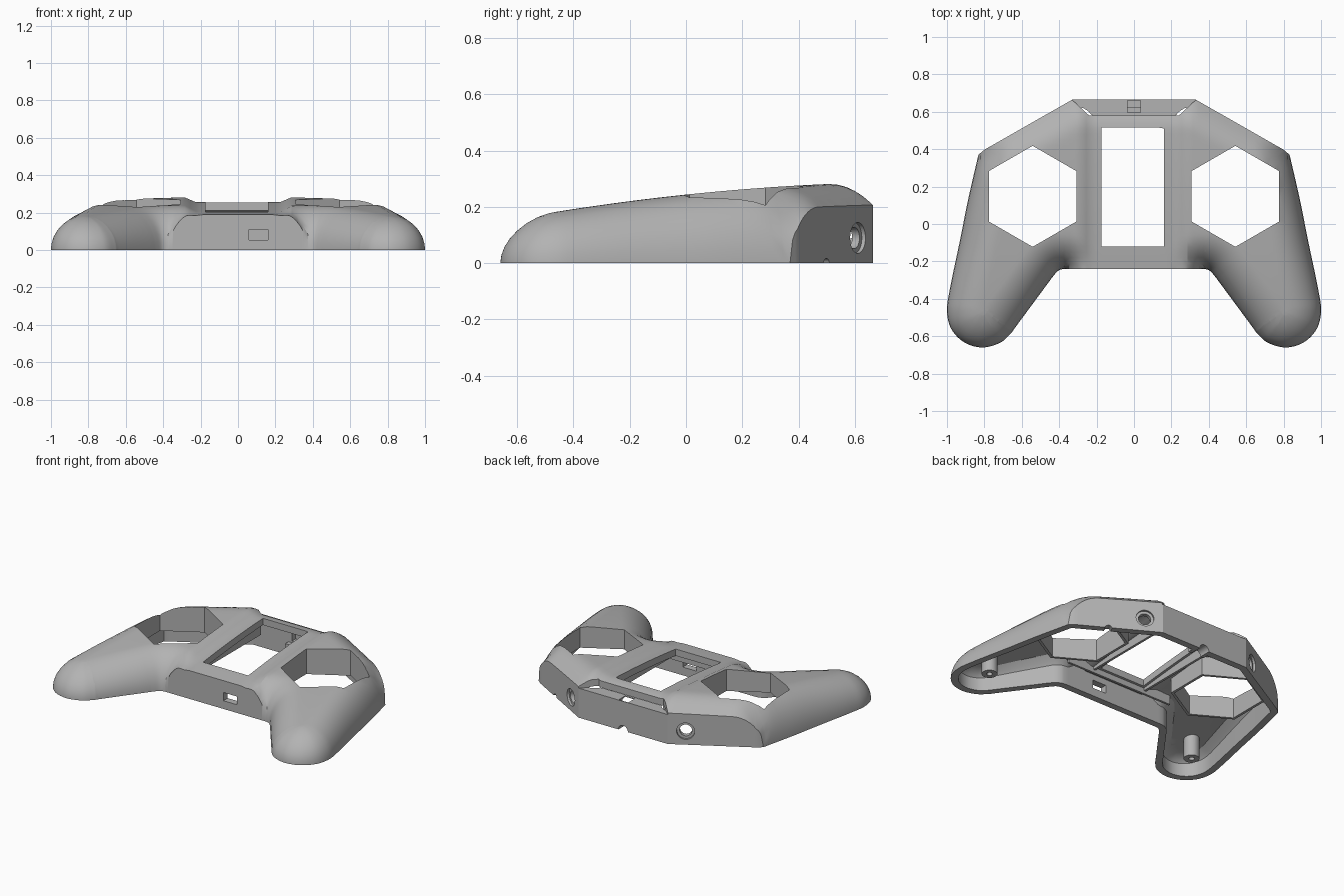
import bpy, bmesh, math
from mathutils import Vector, Matrix
from mathutils.geometry import delaunay_2d_cdt, intersect_point_line

if "Cube" in bpy.data.objects:
    bpy.data.objects.remove(bpy.data.objects["Cube"])

grey = bpy.data.materials.new("matte_grey")
grey.use_nodes = True
grey.diffuse_color = (0.45, 0.45, 0.45, 1)
grey.node_tree.nodes["Principled BSDF"].inputs["Base Color"].default_value = (0.45, 0.45, 0.45, 1)

# Half of the plan outline, from the back centre round the grip to the front centre
BACK = [(0, .665), (.33, .665), (.8, .397)]
TIP = [(.81 + .19 * math.cos(math.radians(a)), -.47 - .19 * math.sin(math.radians(a)))
       for a in (0, 30, 60, 90, 120, 143)]
GRIP = [(.832, .37), (.887, .13), (.93, -.085), (.985, -.35)] + TIP + [
    (.634, -.552), (.546, -.433), (.464, -.322), (.435, -.283), (.41, -.254), (.39, -.243), (.37, -.24)]
FRONT = [(0, -.24)]
RADIUS = .19


def inset(pts, dist):
    """Mitred inset of the half outline, which mirrors at both ends."""
    pts = [Vector(p) for p in pts]
    flip = Vector((-1, 1))
    ring = [pts[1] * flip] + pts + [pts[-2] * flip]
    out = []
    for a, b, c in zip(ring, ring[1:], ring[2:]):
        u, v = (b - a).normalized(), (c - b).normalized()
        n1, n2 = Vector((u.y, -u.x)), Vector((v.y, -v.x))
        out.append(b + (n1 + n2) * dist / (1 + n1.dot(n2)))
    return out


def smooth_line(pts, steps=6):
    """Catmull-Rom curve through the points."""
    p = [pts[0]] + pts + [pts[-1]]
    out = []
    for a, b, c, d in zip(p, p[1:], p[2:], p[3:]):
        for i in range(steps):
            t = i / steps
            out.append(b + (c - a) * t / 2 + (2 * a - 5 * b + 4 * c - d) * t * t / 2
                       + (3 * b - a - 3 * c + d) * t ** 3 / 2)
    return out + [pts[-1]]


def straight_line(pts, step=.02):
    """Evenly divided straight runs, without the last point."""
    out = []
    for a, b in zip(pts, pts[1:]):
        n = math.ceil((b - a).length / step)
        out += [a.lerp(b, i / n) for i in range(n)]
    return out


def distance(p, line):
    best = 9
    for a, b in zip(line, line[1:]):
        q, t = intersect_point_line(p, a, b)
        q = a if t < 0 else b if t > 1 else q.xy
        best = min(best, (p - q).length)
    return best


EDGE = smooth_line([Vector(p) for p in GRIP])
REAR = [Vector(p) for p in BACK]


def height(p, hollow):
    """Dome height; the hollow version is a flatter ceiling under it."""
    q = Vector((abs(p.x), p.y))
    rear = distance(q, REAR)
    top = .244 + .105 * q.y - .06 * q.y ** 2
    top -= .08 * max(0, 1 - rear / .16) ** 2
    s = min(1, max(0, (.29 - q.x) / .07))
    top -= .026 * s * s * (3 - 2 * s) * min(1, rear / .08)
    k = min(1, distance(q, EDGE) / RADIUS)
    z = top * math.sqrt(1 - (1 - k) ** 2)
    return min(z - .018, top - .045) if hollow else max(z, .003)


def add_object(name, bm):
    bmesh.ops.recalc_face_normals(bm, faces=bm.faces)
    mesh = bpy.data.meshes.new(name)
    bm.to_mesh(mesh)
    bm.free()
    obj = bpy.data.objects.new(name, mesh)
    bpy.context.collection.objects.link(obj)
    mesh.materials.append(grey)
    return obj


def body(name, dist, floor):
    """Solid over the outline, inset on all sides by dist."""
    half = inset(BACK + GRIP + FRONT, dist)
    curve = smooth_line(half[3:-1])
    right = straight_line(half[:4]) + curve[:-1] + straight_line([curve[-1], half[-1]]) + [half[-1]]
    loop = right + [Vector((-p.x, p.y)) for p in reversed(right[1:-1])]
    # rings of points along the rounded edge, then a grid inside and beyond its ends
    inner = []
    for f in (.02, .08, .18, .32, .5, .7, .9, 1.02):
        d = f * RADIUS
        for a, b, c in zip(EDGE, EDGE[1:], EDGE[2:]):
            t = (c - a).normalized()
            p = b + Vector((t.y, -t.x)) * d
            if d > dist and p.x > .02 and distance(p, EDGE) > d * .97 and distance(p, REAR) > dist + .012:
                inner.append(p)
    for i in range(34):
        for j in range(43):
            p = Vector((.015 + i * .03, -.63 + j * .03))
            near = distance(p, EDGE)
            beyond = near > dist + .01 and near > min((p - EDGE[0]).length, (p - EDGE[-1]).length) - 1e-5
            if (near > RADIUS * 1.1 or beyond) and distance(p, REAR) > dist + .012:
                inner.append(p)
    inner += [Vector((-p.x, p.y)) for p in inner]
    verts, _, faces, *_ = delaunay_2d_cdt(loop + inner, [], [list(range(len(loop)))], 1, 1e-5)
    bm = bmesh.new()
    vs = [bm.verts.new((p.x, p.y, height(p, dist > 0))) for p in verts]
    for f in faces:
        bm.faces.new([vs[i] for i in f])
    bmesh.ops.delete(bm, geom=[v for v in bm.verts if not v.link_faces], context='VERTS')
    rim = [e for e in bm.edges if e.is_boundary]
    low = bmesh.ops.extrude_edge_only(bm, edges=rim)["geom"]
    for v in low:
        if isinstance(v, bmesh.types.BMVert):
            v.co.z = floor
    bmesh.ops.contextual_create(bm, geom=[e for e in low if isinstance(e, bmesh.types.BMEdge)])
    return add_object(name, bm)


def prism(name, pts, z0, z1):
    bm = bmesh.new()
    face = bm.faces.new([bm.verts.new((x, y, z0)) for x, y in pts])
    new = bmesh.ops.extrude_face_region(bm, geom=[face], use_keep_orig=True)["geom"]
    for v in new:
        if isinstance(v, bmesh.types.BMVert):
            v.co.z = z1
    return add_object(name, bm)


def box(name, x0, x1, y0, y1, z0, z1):
    return prism(name, [(x0, y0), (x1, y0), (x1, y1), (x0, y1)], z0, z1)


def hexagon(name, side, radius, z0, z1):
    angles = [math.radians(30 + 60 * i) for i in range(6)]
    return prism(name, [(.542 * side + radius * math.cos(a), .148 + radius * math.sin(a)) for a in angles], z0, z1)


def rod(name, centre, axis, radius, length):
    bm = bmesh.new()
    turn = Vector(axis).to_track_quat('Z', 'Y').to_matrix().to_4x4()
    bmesh.ops.create_cone(bm, cap_ends=True, segments=32, radius1=radius, radius2=radius,
                          depth=length, matrix=Matrix.Translation(centre) @ turn)
    return add_object(name, bm)


def cut(target, cutters):
    bpy.context.view_layer.objects.active = target
    for c in cutters:
        mod = target.modifiers.new("cut", 'BOOLEAN')
        mod.operation, mod.solver, mod.object = 'DIFFERENCE', 'EXACT', c
        bpy.ops.object.modifier_apply(modifier=mod.name)
        bpy.data.objects.remove(c)


shell = body("controller_shell", 0, 0)
cavity = body("cavity", .045, -.05)

# Internal parts, left standing in the cavity: stick wells, screw bosses, rails, cable block
inside = [box("front_rail", -.4, .4, -.15, -.135, .12, .4),
          box("cable_block", -.06, .06, .585, .64, -.1, .09)]
for s in (-1, 1):
    inside.append(hexagon("well", s, .29, .1, .4))
    inside.append(rod("boss", (.8 * s, -.41, .22), (0, 0, 1), .048, .42))
    inside.append(box("side_rail", .2 * s - .008, .2 * s + .008, -.14, .52, .14, .4))
cut(cavity, inside)
cut(shell, [cavity])

# Openings: screen window, cable ports, back ledge, stick wells, round side ports
out = Vector((.268, .47, 0)).normalized()
holes = [box("window", -.175, .16, -.12, .515, -.1, .5),
         box("front_port", .06, .16, -.3, -.165, .055, .11),
         prism("ledge", [(-.375, .705), (-.24, .58), (.24, .58), (.375, .705)], .197, .5),
         box("back_port", -.035, .035, .595, .66, .1, .4),
         rod("cable_notch", (0, .66, 0), (0, 1, 0), .035, .2),
         rod("side_notch", (.62, .5, -.005), out, .022, .16)]
for s in (-1, 1):
    face = Vector((.425, .611, .09))
    flip = Vector((s, 1, 1))
    holes.append(hexagon("stick_opening", s, .27, -.1, .5))
    holes.append(rod("port_rim", face * flip, out * flip, .055, .03))
    holes.append(rod("port_bore", face * flip, out * flip, .038, .16))
    holes.append(rod("boss_bore", (.8 * s, -.41, .03), (0, 0, 1), .018, .14))
cut(shell, holes)

bpy.ops.object.select_all(action='DESELECT')
shell.select_set(True)
bpy.context.view_layer.objects.active = shell
bpy.ops.object.shade_smooth_by_angle(angle=math.radians(28))
